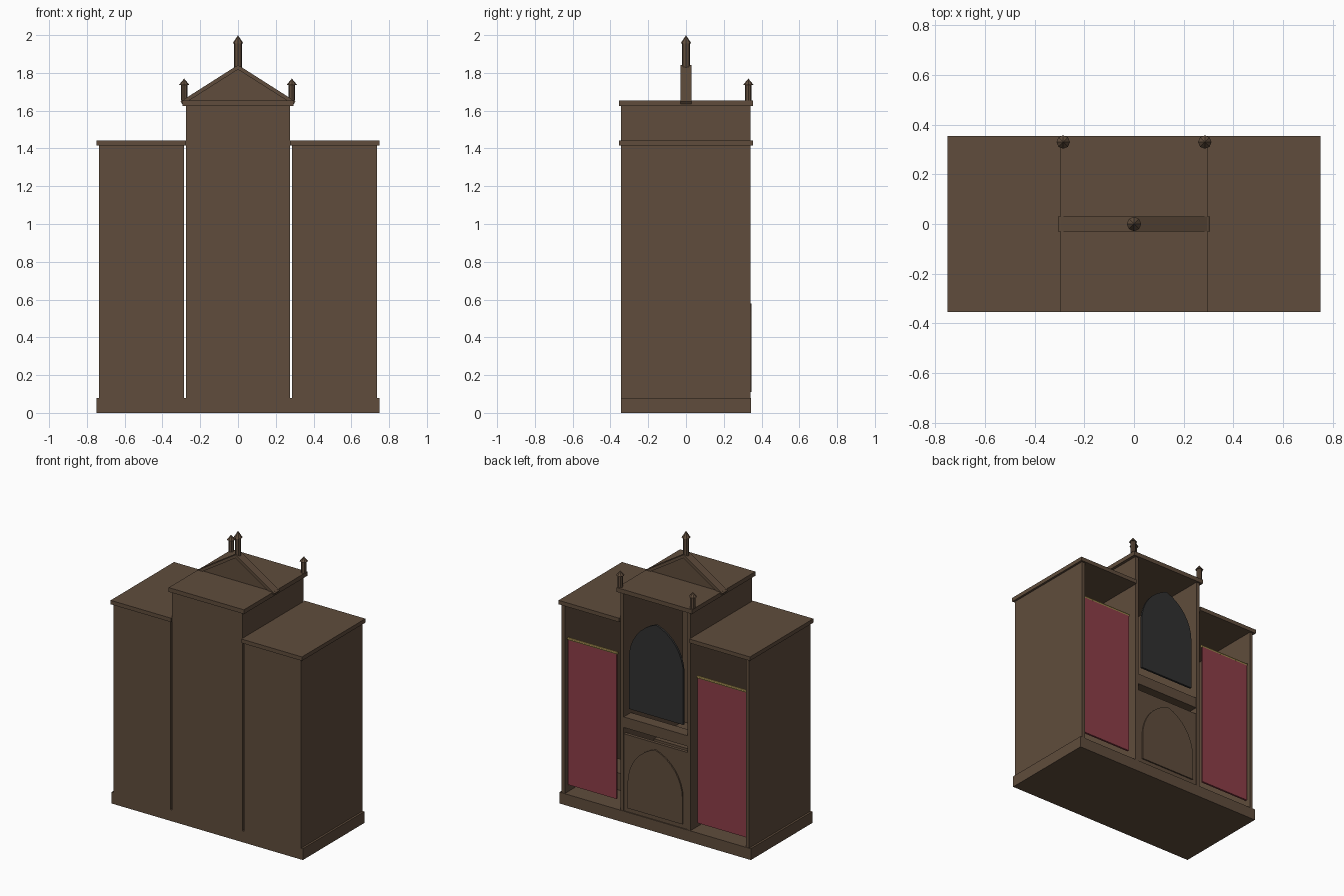
import bpy, bmesh, math

if "Cube" in bpy.data.objects:
    bpy.data.objects.remove(bpy.data.objects["Cube"])

def material(name, rgb):
    m = bpy.data.materials.new(name)
    m.diffuse_color = (*rgb, 1)
    m.use_nodes = True
    m.node_tree.nodes["Principled BSDF"].inputs["Base Color"].default_value = m.diffuse_color
    return m

WOOD = material("brown_wood", (0.115, 0.073, 0.045))
RED = material("red_cloth", (0.27, 0.048, 0.064))
DARK = material("dark_grey", (0.03, 0.03, 0.03))
GOLD = material("gold", (0.40, 0.29, 0.09))

def finish(name, bm, mat):
    bmesh.ops.recalc_face_normals(bm, faces=bm.faces)
    me = bpy.data.meshes.new(name)
    bm.to_mesh(me)
    bm.free()
    me.materials.append(mat)
    ob = bpy.data.objects.new(name, me)
    bpy.context.collection.objects.link(ob)
    return ob

def box(name, x, y, z, mat=WOOD):
    """Box from (min, max) pairs on each axis."""
    bm = bmesh.new()
    bmesh.ops.create_cube(bm, size=1)
    for v in bm.verts:
        v.co = [(p[0] + p[1]) / 2 + c * abs(p[1] - p[0]) for p, c in zip((x, y, z), v.co)]
    return finish(name, bm, mat)

def slab(name, points, y0, y1, mat=WOOD):
    """Extrude an x-z outline from y0 to y1."""
    bm = bmesh.new()
    face = bm.faces.new([bm.verts.new((px, y0, pz)) for px, pz in points])
    ext = bmesh.ops.extrude_face_region(bm, geom=[face])
    for v in ext["geom"]:
        if isinstance(v, bmesh.types.BMVert):
            v.co.y = y1
    return finish(name, bm, mat)

def arch(w, z0, spring, apex, n=8):
    """Pointed arch outline made of two arcs."""
    h = apex - spring
    c = (h * h - w * w) / (2 * w)
    r = w + c
    end = math.atan2(h, c)
    right = [(r * math.cos(end * i / n) - c, spring + r * math.sin(end * i / n)) for i in range(n + 1)]
    left = [(-x, z) for x, z in reversed(right[:-1])]
    return [(-w, z0), (w, z0)] + right + left

def finial(name, x, y, z0, neck, top, r, cap):
    """Eight-sided post with a pointed cap."""
    bm = bmesh.new()
    for r1, r2, a, b in ((r, r, z0, neck), (cap, 0, neck, top)):
        res = bmesh.ops.create_cone(bm, cap_ends=True, segments=8, radius1=r1, radius2=r2, depth=b - a)
        bmesh.ops.translate(bm, verts=res["verts"], vec=(x, y, (a + b) / 2))
    return finish(name, bm, WOOD)

# plinth
box("plinth", (-0.75, 0.75), (-0.345, 0.345), (0, 0.08))

# centre cabinet
box("centre_back", (-0.275, 0.275), (-0.345, -0.32), (0.08, 1.625))
box("centre_cornice", (-0.295, 0.295), (-0.355, 0.355), (1.625, 1.655))
box("centre_seat", (-0.25, 0.25), (-0.32, 0.0), (0.42, 0.46))
box("centre_rail", (-0.25, 0.25), (0.26, 0.34), (0.67, 0.745))
box("centre_door", (-0.25, 0.25), (0.315, 0.338), (0.08, 0.625))
slab("door_arch_plate", arch(0.215, 0.11, 0.29, 0.58), 0.338, 0.347)
slab("dark_arch_panel", arch(0.213, 0.81, 1.17, 1.46), 0.32, 0.335, DARK)

# gable
slab("gable", [(-0.27, 1.655), (0.27, 1.655), (0, 1.835)], -0.022, 0.022)

for s, side in ((-1, "left"), (1, "right")):
    # centre walls and gable rails
    box(side + "_centre_wall", (s * 0.25, s * 0.275), (-0.345, 0.342), (0.08, 1.625))
    slab(side + "_gable_rail", [(0, 1.842), (s * 0.305, 1.648), (s * 0.293, 1.632), (0, 1.818)], -0.03, 0.03)
    finial(side + "_finial", s * 0.285, 0.33, 1.655, 1.737, 1.77, 0.018, 0.027)

    # side booths, open at the +y side
    box(side + "_booth_back", (s * 0.287, s * 0.735), (-0.345, -0.32), (0.08, 1.415))
    box(side + "_booth_wall", (s * 0.71, s * 0.735), (-0.345, 0.342), (0.08, 1.415))
    box(side + "_booth_roof", (s * 0.275, s * 0.75), (-0.355, 0.355), (1.415, 1.443))
    box(side + "_kneeler", (s * 0.35, s * 0.67), (-0.08, 0.1), (0.08, 0.2))

    # curtain and rod
    box(side + "_curtain", (s * 0.317, s * 0.697), (0.312, 0.326), (0.14, 1.165), RED)
    bm = bmesh.new()
    bmesh.ops.create_cone(bm, cap_ends=True, segments=8, radius1=0.01, radius2=0.01, depth=0.39)
    for v in bm.verts:
        v.co = (s * 0.507 + v.co.z, 0.319 + v.co.x, 1.172 + v.co.y)
    finish(side + "_curtain_rod", bm, GOLD)

# central finial
finial("centre_finial", 0, 0, 1.81, 1.955, 2.0, 0.021, 0.029)
